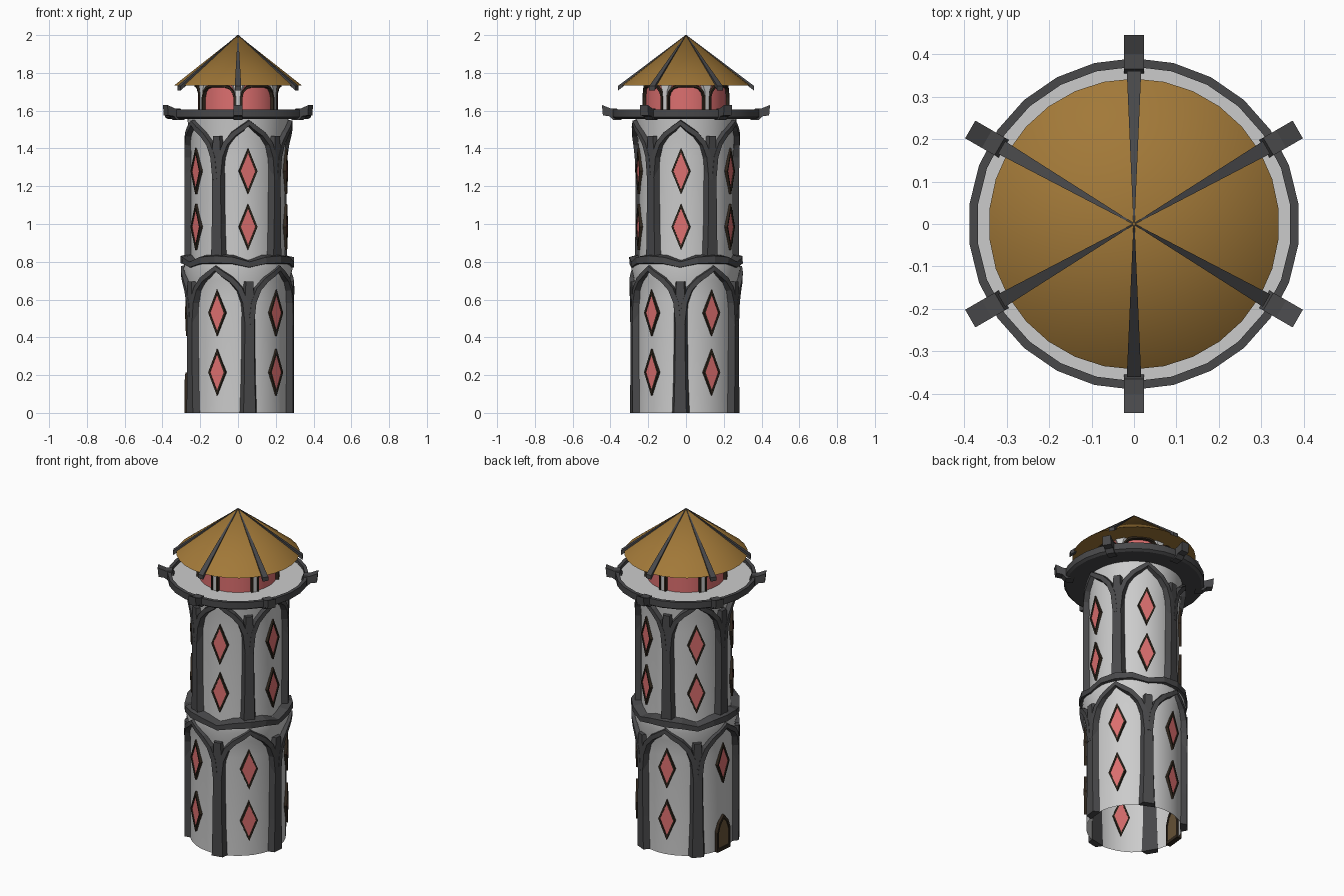
import bpy, bmesh
from math import sin, cos, radians, pi, hypot

if "Cube" in bpy.data.objects:
    bpy.data.objects.remove(bpy.data.objects["Cube"])


def material(name, rgb):
    m = bpy.data.materials.new(name)
    m.diffuse_color = (*rgb, 1)
    m.use_nodes = True
    m.node_tree.nodes["Principled BSDF"].inputs["Base Color"].default_value = m.diffuse_color
    return m


DARK = material("dark_stone", (0.065, 0.065, 0.068))
ROOF = material("roof_ochre", (0.36, 0.19, 0.04))
GLASS = material("red_glass", (0.72, 0.16, 0.16))
LEAD = material("window_lead", (0.03, 0.02, 0.012))
WOOD = material("door_wood", (0.14, 0.09, 0.04))


def pos(a, r, z, u=0):
    """Point at angle a (degrees from the front, towards +x), shifted sideways by u."""
    a = radians(a)
    return (r * sin(a) + u * cos(a), -r * cos(a) + u * sin(a), z)


def finish(name, bm, mat=None, smooth=False):
    bmesh.ops.recalc_face_normals(bm, faces=bm.faces)
    me = bpy.data.meshes.new(name)
    bm.to_mesh(me)
    bm.free()
    ob = bpy.data.objects.new(name, me)
    bpy.context.collection.objects.link(ob)
    if mat:
        me.materials.append(mat)
    if smooth:
        bpy.ops.object.select_all(action='DESELECT')
        ob.select_set(True)
        bpy.context.view_layer.objects.active = ob
        bpy.ops.object.shade_smooth_by_angle(angle=radians(30))


def skin(bm, rings, closed=False):
    """Join equal rings of points; cap the ends unless the chain is closed."""
    vs = [[bm.verts.new(p) for p in ring] for ring in rings]
    n = len(vs[0])
    for i in range(len(vs) - (0 if closed else 1)):
        a, b = vs[i], vs[(i + 1) % len(vs)]
        for j in range(n):
            k = (j + 1) % n
            bm.faces.new((a[j], a[k], b[k], b[j]))
    if not closed:
        bm.faces.new(vs[0])
        bm.faces.new(vs[-1])


def moulding(bm, path, a0, r_in, closed=False):
    """Bevelled strip on the wall; path of (angle, z, outer radius, half width)."""
    rings, n = [], len(path)
    R = 0.27
    for i, (a, z, r, w) in enumerate(path):
        p = path[(i - 1) % n] if closed else path[max(i - 1, 0)]
        q = path[(i + 1) % n] if closed else path[min(i + 1, n - 1)]
        da = (q[0] - p[0] + 180) % 360 - 180
        du, dz = radians(da) * R, q[1] - p[1]
        d = hypot(du, dz)
        nu, nz = dz / d, -du / d
        rings.append([pos(a0 + a + (s * w * nu / R) * 180 / pi, rr, z + s * w * nz)
                      for s, rr in ((-1, r_in), (-0.6, r), (0.6, r), (1, r_in))])
    skin(bm, rings, closed)


def lathe(name, profile, mat=None, segs=32, closed=False):
    bm = bmesh.new()
    rings = [[bm.verts.new(pos(360 * i / segs, r, z)) for i in range(segs)] for r, z in profile]
    for a, b in list(zip(rings, rings[1:])) + ([(rings[-1], rings[0])] if closed else []):
        for i in range(segs):
            k = (i + 1) % segs
            bm.faces.new((a[i], a[k], b[k], b[i]))
    bmesh.ops.remove_doubles(bm, verts=bm.verts, dist=1e-5)
    finish(name, bm, mat, True)


def plate(bm, outline, zc, a, r0, r1, scale=1.0):
    """Prism with a (u, z) outline, pushed out along the radius."""
    skin(bm, [[pos(a, r, zc + z * scale, u * scale) for u, z in outline] for r in (r0, r1)])


def frame(bm, outline, zc, a, r0, r1, inner):
    """Closed ring around an outline."""
    rings = [[pos(a, r, zc + z * s, u * s) for u, z in outline]
             for s, r in ((1, r0), (1, r1), (inner, r1), (inner, r0))]
    skin(bm, rings, closed=True)


FIVE = [72 * k for k in range(5)]
SIX = [60 * k for k in range(6)]
LOW, HIGH = -24, 12      # centre angle of the first panel on each storey

# Tower walls, open at the bottom
lathe("lower_wall", [(0.265, 0), (0.265, 0.6), (0.275, 0.7), (0.288, 0.76), (0.285, 0.8), (0.245, 0.81)], segs=40)
lathe("upper_wall", [(0.25, 0.8), (0.25, 1.36), (0.258, 1.46), (0.268, 1.56)], segs=40)

# Ribs and pointed arches of both storeys
for name, c, z0, z1, r, wall in (("lower", LOW, 0.0, 0.765, 0.297, 0.26),
                                 ("upper", HIGH, 0.80, 1.535, 0.283, 0.245)):
    ribs, arches = bmesh.new(), bmesh.new()
    for a in FIVE:
        moulding(ribs, [(36, z0, r, 0.05), (36, z0 + 0.2, r, 0.042),
                        (36, z1 - 0.16, r, 0.037), (36, z1 - 0.07, r, 0.03)], c + a, wall)
        half = [(-34, -0.3), (-31.5, -0.18), (-26, -0.11), (-17, -0.06), (-8, -0.03)]
        pts = half + [(0, 0)] + [(-u, z) for u, z in reversed(half)]
        moulding(arches, [(u, z1 + z, r + 0.006 * (1 - abs(u) / 36), 0.021) for u, z in pts], c + a, wall)
    finish(name + "_ribs", ribs, DARK)
    finish(name + "_arches", arches, DARK)

# Zigzag belt between the storeys
bm = bmesh.new()
belt = []
for a in FIVE:
    belt += [(a, 0.812, 0.305, 0.032), (a + 18, 0.808, 0.302, 0.028),
             (a + 36, 0.785, 0.297, 0.024), (a + 54, 0.808, 0.302, 0.028)]
moulding(bm, belt, LOW, 0.245, closed=True)
finish("storey_belt", bm, DARK)

# Diamond windows, with the door replacing one of the lowest
DOOR_ANGLE = LOW - 72
diamond = [(0, -0.122), (0.05, 0), (0, 0.122), (-0.05, 0)]
leads, panes = bmesh.new(), bmesh.new()
for c, heights, r in ((LOW, (0.215, 0.53), 0.265), (HIGH, (0.985, 1.28), 0.25)):
    for k in range(-1, 4):
        for z in heights:
            a = c + 72 * k
            if a == DOOR_ANGLE and z < 0.3:
                continue
            frame(leads, diamond, z, a, r - 0.012, r + 0.012, 0.8)
            plate(panes, diamond, z, a, r - 0.010, r + 0.007, 0.81)
finish("window_frames", leads, LEAD)
finish("window_panes", panes, GLASS)

# Door
arch = [(-0.055, -0.1), (0.055, -0.1), (0.055, 0.02), (0.035, 0.075), (0, 0.115),
        (-0.035, 0.075), (-0.055, 0.02)]
bm = bmesh.new()
frame(bm, arch, 0.1, DOOR_ANGLE, 0.25, 0.28, 0.8)
finish("door_frame", bm, LEAD)
bm = bmesh.new()
plate(bm, arch, 0.1, DOOR_ANGLE, 0.254, 0.273, 0.81)
finish("door", bm, WOOD)

# Gallery: dark tray with a rim, pale deck
lathe("gallery_rim", [(0, 1.552), (0.375, 1.556), (0.39, 1.566), (0.39, 1.605),
                      (0.37, 1.605), (0.37, 1.575), (0, 1.575)], DARK, 26)
lathe("gallery_deck", [(0, 1.585), (0.372, 1.585)], segs=26)

# Upturned brackets around the rim
bm = bmesh.new()
hook = [(0.34, 1.55), (0.385, 1.55), (0.405, 1.57), (0.44, 1.575), (0.445, 1.63), (0.40, 1.612), (0.365, 1.612)]
for a in SIX:
    skin(bm, [[pos(a, r, z, u) for r, z in hook] for u in (-0.024, 0.024)])
finish("gallery_brackets", bm, DARK)

# Lantern room: glass drum, pale pillars, arched frames
lathe("lantern_glass", [(0.213, 1.58), (0.213, 1.738)], GLASS, 36)
pillars, frames = bmesh.new(), bmesh.new()
for a in SIX:
    moulding(pillars, [(0, 1.58, 0.226, 0.022), (0, 1.67, 0.226, 0.022),
                       (0, 1.705, 0.226, 0.03), (0, 1.74, 0.226, 0.055)], a, 0.208)
    half = [(-25.5, 1.58), (-25.5, 1.67), (-23, 1.70), (-18, 1.722), (-11, 1.73)]
    pts = half + [(0, 1.732)] + [(-u, z) for u, z in reversed(half)]
    moulding(frames, [(u, z, 0.23, 0.009) for u, z in pts], a + 30, 0.208)
finish("lantern_pillars", pillars)
finish("lantern_frames", frames, LEAD)

# Conical roof with tapering ridges
lathe("roof", [(0, 1.735), (0.342, 1.732), (0, 2.0)], ROOF, 30)
bm = bmesh.new()
for a in SIX:
    skin(bm, [[pos(a, r, z + h, u) for u, h in ((-w, -0.012), (w, -0.012), (w, 0.012), (-w, 0.012))]
              for r, z, w in ((0.36, 1.719, 0.017), (0.003, 1.988, 0.0015))])
finish("roof_ridges", bm, DARK)
